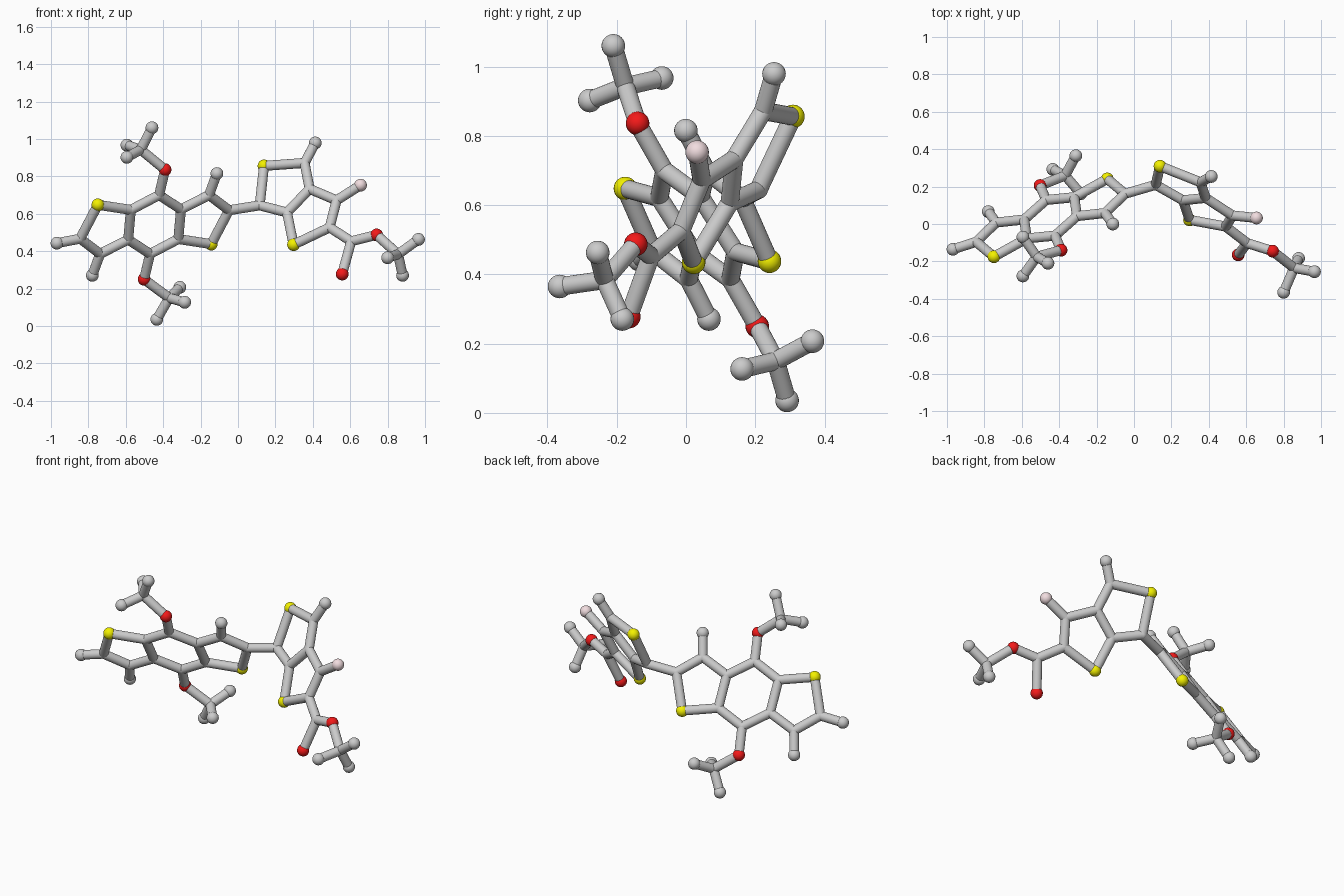
import bpy
from mathutils import Vector

if "Cube" in bpy.data.objects:
    bpy.data.objects.remove(bpy.data.objects["Cube"])

BALL, JOINT, STICK = 0.034, 0.027, 0.0265

def material(name, rgb):
    m = bpy.data.materials.new(name)
    m.diffuse_color = (*rgb, 1)
    m.use_nodes = True
    m.node_tree.nodes["Principled BSDF"].inputs["Base Color"].default_value = m.diffuse_color
    return m

MATS = {"sulfur": material("yellow", (0.9, 0.88, 0.0)),
        "oxygen": material("red", (0.9, 0.01, 0.01)),
        "fluorine": material("pale_pink", (0.88, 0.72, 0.74))}

# The two flat ring systems are given by x and z; y follows from their planes
def left_plane(dx, dz):
    return Vector((-0.446 + dx, 0.033 + 0.452 * dx - 0.676 * dz, 0.543 + dz))

def right_plane(x, z):
    return Vector((x, 0.308 - 0.433 * (x - 0.14) + 0.519 * (z - 0.855), z))

atoms, bonds = {}, []

def atom(key, kind, pos):
    atoms[key] = (kind, Vector(pos))

def chain(text):
    keys = text.split()
    bonds.extend(zip(keys, keys[1:]))

# Left fused rings: half of it, repeated by inversion through the centre
half = {"S": ("sulfur", 0.303, -0.105), "A": ("carbon", 0.398, 0.076),
        "B": ("carbon", 0.291, 0.157), "J": ("carbon", 0.141, 0.081),
        "K": ("carbon", 0.127, -0.078), "T": ("carbon", 0.024, 0.157),
        "HB": ("hydrogen", 0.333, 0.272), "O": ("oxygen", 0.056, 0.293)}
for tag, s in (("1", 1), ("2", -1)):
    for key, (kind, dx, dz) in half.items():
        atom(key + tag, kind, left_plane(s * dx, s * dz))
    chain(" ".join(k + tag for k in "K S A B J K".split()))
    chain(f"B{tag} HB{tag}")
    chain(f"J{tag} T{tag} O{tag} M{tag}")
chain("T1 K2")
chain("T2 K1")
atom("HA", "hydrogen", left_plane(-0.522, -0.1))
chain("A2 HA")

# Right fused rings
for key, kind, x, z in (("C1", "carbon", 0.116, 0.645), ("S3", "sulfur", 0.139, 0.856),
                        ("C2", "carbon", 0.356, 0.872), ("C3", "carbon", 0.383, 0.733),
                        ("C4", "carbon", 0.527, 0.672), ("C5", "carbon", 0.490, 0.527),
                        ("S4", "sulfur", 0.297, 0.435), ("C6", "carbon", 0.262, 0.607),
                        ("HC", "hydrogen", 0.413, 0.979), ("F", "fluorine", 0.655, 0.753),
                        ("C7", "carbon", 0.605, 0.453)):
    atom(key, kind, right_plane(x, z))
chain("A1 C1 S3 C2 C3 C4 C5 S4 C6 C1")
chain("C3 C6")
chain("C2 HC")
chain("C4 F")

# Side group at the far right
atom("O3", "oxygen", (0.557, -0.165, 0.278))
atom("O4", "oxygen", (0.741, -0.145, 0.487))
chain("C5 C7 O3")
chain("C7 O4 M3")

# Three end groups: a joint with three balls
ends = {"M1": ((-0.52, -0.175, 0.943), (-0.46, -0.210, 1.06),
               (-0.594, -0.070, 0.967), (-0.594, -0.278, 0.902)),
        "M2": ((-0.368, 0.259, 0.15), (-0.434, 0.292, 0.036),
               (-0.311, 0.365, 0.207), (-0.285, 0.162, 0.127)),
        "M3": ((0.856, -0.235, 0.384), (0.965, -0.255, 0.463),
               (0.88, -0.184, 0.271), (0.80, -0.365, 0.365))}
for key, (centre, *tips) in ends.items():
    atom(key, "carbon", centre)
    for i, p in enumerate(tips):
        atom(f"{key}H{i}", "hydrogen", p)
        chain(f"{key} {key}H{i}")

# Balls and joints
for kind, pos in atoms.values():
    r = JOINT if kind == "carbon" else BALL
    bpy.ops.mesh.primitive_uv_sphere_add(segments=24, ring_count=16, radius=r, location=pos)
    ob = bpy.context.object
    ob.name = kind + ("_joint" if kind == "carbon" else "_ball")
    bpy.ops.object.shade_smooth_by_angle()
    if kind in MATS:
        ob.data.materials.append(MATS[kind])

# Sticks
for a, b in bonds:
    p, q = atoms[a][1], atoms[b][1]
    bpy.ops.mesh.primitive_cylinder_add(vertices=24, radius=STICK, depth=(q - p).length,
                                        location=(p + q) / 2)
    ob = bpy.context.object
    ob.name = "bond_stick"
    ob.rotation_euler = (q - p).to_track_quat("Z", "Y").to_euler()
    bpy.ops.object.shade_smooth_by_angle()
